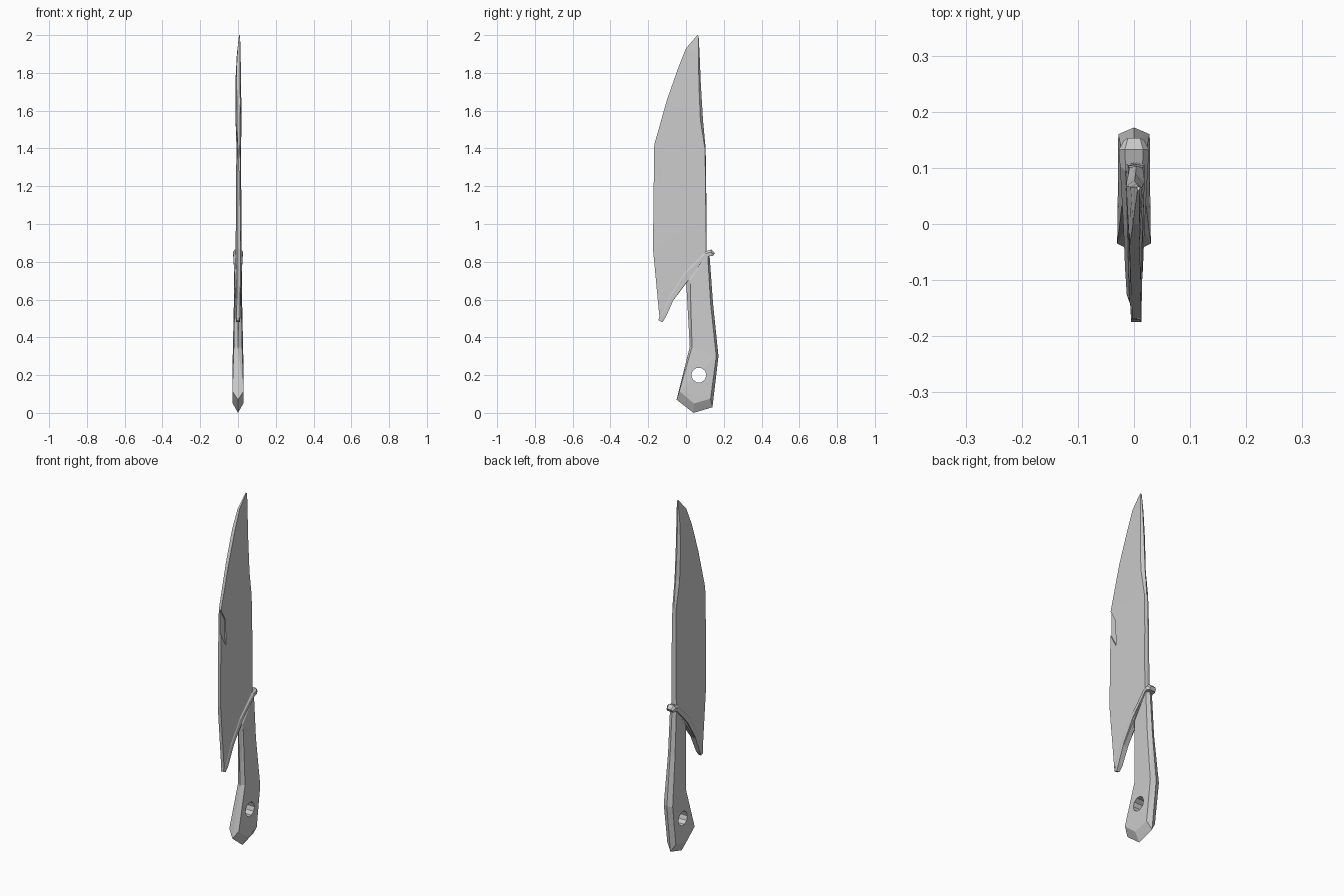
import bpy, bmesh
from mathutils import Vector

cube = bpy.data.objects.get("Cube")
if cube:
    bpy.data.objects.remove(cube, do_unlink=True)

grey = bpy.data.materials.new("plain grey")
grey.use_nodes = True
grey.diffuse_color = (0.6, 0.6, 0.6, 1)
grey.node_tree.nodes["Principled BSDF"].inputs["Base Color"].default_value = grey.diffuse_color


def finish(name, bm):
    """Turn a bmesh into a flat shaded grey object."""
    bmesh.ops.recalc_face_normals(bm, faces=bm.faces[:])
    mesh = bpy.data.meshes.new(name)
    bm.to_mesh(mesh)
    bm.free()
    mesh.materials.append(grey)
    obj = bpy.data.objects.new(name, mesh)
    bpy.context.collection.objects.link(obj)
    return obj


def skin(name, rings):
    """Join equal closed rings of points into a capped solid."""
    bm = bmesh.new()
    rows = [[bm.verts.new(p) for p in ring] for ring in rings]
    n = len(rows[0])
    for a, b in zip(rows, rows[1:]):
        for i in range(n):
            j = (i + 1) % n
            bm.faces.new((a[i], a[j], b[j], b[i]))
    bm.faces.new(rows[0])
    bm.faces.new(rows[-1])
    return finish(name, bm)


def hull(name, points):
    bm = bmesh.new()
    verts = [bm.verts.new(p) for p in points]
    bmesh.ops.convex_hull(bm, input=verts)
    return finish(name, bm)


def cut(obj, cutter):
    """Subtract the cutter for good and delete it."""
    mod = obj.modifiers.new("cut", "BOOLEAN")
    mod.operation = "DIFFERENCE"
    mod.solver = "EXACT"
    mod.object = cutter
    graph = bpy.context.evaluated_depsgraph_get()
    mesh = bpy.data.meshes.new_from_object(obj.evaluated_get(graph))
    obj.modifiers.clear()
    obj.data = mesh
    bpy.data.objects.remove(cutter, do_unlink=True)


# Blade: belly y, z, spine y, z, spine half thickness, spine bevel, sideways shift
stations = [
    (-0.14, 0.50, 0.110, 0.83, 0.016, 0.003, 0.002),
    (-0.175, 0.87, 0.108, 1.02, 0.015, 0.003, 0.004),
    (-0.171, 1.20, 0.107, 1.20, 0.014, 0.003, 0.003),
    (-0.168, 1.42, 0.104, 1.40, 0.012, 0.004, 0.004),
    (-0.10, 1.66, 0.090, 1.55, 0.016, 0.014, 0.003),
    (-0.04, 1.83, 0.078, 1.75, 0.015, 0.010, 0.001),
    (0.0, 1.93, 0.072, 1.90, 0.010, 0.006, 0.004),
    (0.06, 2.0, 0.067, 1.995, 0.003, 0.001, 0.008),
]
rings = []
for by, bz, sy, sz, t, bevel, dx in stations:
    edge = min(0.009, t * 0.6)
    rings.append([(dx - edge, by, bz), (dx - t, sy - bevel, sz), (dx, sy, sz),
                  (dx + t, sy - bevel, sz), (dx + edge, by, bz)])
blade = skin("blade", rings)

# Chipped hollow on the left side of the belly
chip = [(-0.172, 1.425), (-0.13, 1.35), (-0.125, 1.2), (-0.18, 1.3)]
cut(blade, hull("chip_cutter", [(x, y, z) for y, z in chip for x in (0.005, 0.04)]))

# Handle: centre ridge y, z, then side outline y, z and half width
outline = [
    (0.00, 0.71, 0.022, 0.70, 0.016),
    (0.020, 0.35, 0.032, 0.35, 0.022),
    (-0.05, 0.07, -0.035, 0.115, 0.030),
    (0.04, 0.00, 0.042, 0.05, 0.028),
    (0.14, 0.03, 0.130, 0.075, 0.027),
    (0.172, 0.30, 0.160, 0.30, 0.028),
    (0.143, 0.58, 0.130, 0.58, 0.022),
    (0.125, 0.83, 0.115, 0.83, 0.020),
]
bm = bmesh.new()
ridge = [bm.verts.new((0, p[0], p[1])) for p in outline]
for side in (-1, 1):
    flank = [bm.verts.new((side * p[4], p[2], p[3])) for p in outline]
    for i in range(8):
        j = (i + 1) % 8
        bm.faces.new((ridge[i], ridge[j], flank[j], flank[i]))
    for i in range(3):
        bm.faces.new((flank[i], flank[i + 1], flank[6 - i], flank[7 - i]))
bmesh.ops.triangulate(bm, faces=bm.faces[:])
handle = finish("handle", bm)

# Hanging hole through the handle
bpy.ops.mesh.primitive_cylinder_add(vertices=10, radius=0.04, depth=0.2,
                                    location=(0, 0.068, 0.2), rotation=(0, 1.5708, 0))
hole = bpy.context.object
hole.data.materials.append(grey)
cut(handle, hole)

# Curved guard, widening toward the spine
path = [(-0.135, 0.485), (-0.122, 0.515), (-0.075, 0.62), (0.0, 0.735), (0.105, 0.84), (0.132, 0.848), (0.148, 0.838)]
half_widths = [0.009, 0.013, 0.016, 0.019, 0.025, 0.027, 0.018]
half_heights = [0.012, 0.017, 0.017, 0.017, 0.016, 0.017, 0.010]
rings = []
for i, (y, z) in enumerate(path):
    ahead, behind = path[min(i + 1, len(path) - 1)], path[max(i - 1, 0)]
    along = Vector((0, ahead[0] - behind[0], ahead[1] - behind[1])).normalized()
    up = Vector((0, -along.z, along.y))
    w, h = half_widths[i], half_heights[i]
    section = [(-w, -h), (w, -h), (w, h * 0.2), (w * 0.6, h), (-w * 0.6, h), (-w, h * 0.2)]
    rings.append([Vector((a, y, z)) + up * b for a, b in section])
skin("guard", rings)
